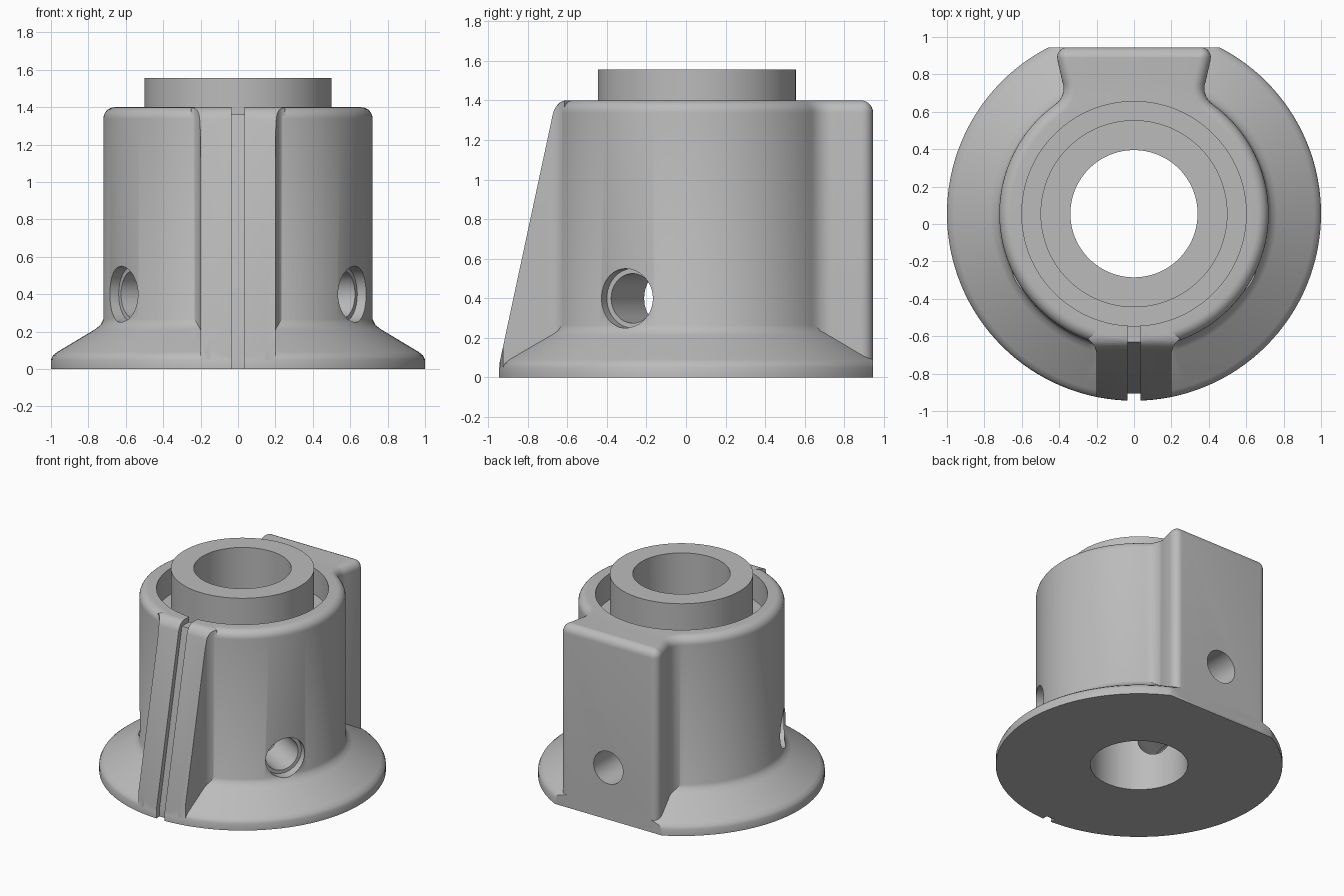
import bpy, bmesh, math
from mathutils import Matrix, Vector

cube = bpy.data.objects.get("Cube")
if cube:
    bpy.data.objects.remove(cube, do_unlink=True)

CY = 0.055      # y of the main axis
BACK = 0.945    # y of the flat back
SEGS = 128

grey = bpy.data.materials.new("plain_grey")
grey.use_nodes = True
grey.diffuse_color = (0.5, 0.5, 0.5, 1)
grey.node_tree.nodes["Principled BSDF"].inputs["Base Color"].default_value = (0.5, 0.5, 0.5, 1)


def loft(name, rings, matrix=Matrix()):
    """Closed solid through rings that have equal point counts."""
    bm = bmesh.new()
    loops = [[bm.verts.new(matrix @ Vector(p)) for p in ring] for ring in rings]
    n = len(loops[0])
    for a, b in zip(loops, loops[1:]):
        for i in range(n):
            j = (i + 1) % n
            bm.faces.new((a[i], a[j], b[j], b[i]))
    bm.faces.new(loops[0])
    bm.faces.new(loops[-1])
    bmesh.ops.recalc_face_normals(bm, faces=bm.faces)
    mesh = bpy.data.meshes.new(name)
    bm.to_mesh(mesh)
    bm.free()
    mesh.materials.append(grey)
    ob = bpy.data.objects.new(name, mesh)
    bpy.context.collection.objects.link(ob)
    return ob


def lathe(name, profile, matrix=Matrix.Translation((0, CY, 0)), segs=SEGS):
    turns = [math.tau * i / segs for i in range(segs)]
    return loft(name, [[(r * math.cos(t), r * math.sin(t), z) for t in turns]
                       for r, z in profile], matrix)


def curve(a, c, b, steps=7):
    """Rounded corner from a to b around the corner point c."""
    a, b, c = Vector(a), Vector(b), Vector(c)
    p, q = a.lerp(c, 0.55), b.lerp(c, 0.55)
    pts = []
    for i in range(steps + 1):
        t = i / steps
        s = 1 - t
        pts.append(tuple(a * s**3 + p * 3 * s * s * t + q * 3 * s * t * t + b * t**3))
    return pts


def side_prism(name, yz, half):
    return loft(name, [[(x, y, z) for y, z in yz] for x in (-half, half)])


def combine(target, tool, operation):
    mod = target.modifiers.new(operation, "BOOLEAN")
    mod.operation, mod.object, mod.solver = operation, tool, "EXACT"
    bpy.context.view_layer.objects.active = target
    bpy.ops.object.modifier_apply(modifier=mod.name)
    bpy.data.objects.remove(tool, do_unlink=True)


def mirror_plan(half):
    return half + [(-x, y) for x, y in reversed(half)]


# Conical flange with a rounded rim and a flat back
housing = lathe("bearing_housing", [(1, 0), (1, 0.05), (0.99, 0.072), (0.965, 0.092),
                                    (0.765, 0.212), (0.735, 0.235), (0.715, 0.275)])
combine(housing, side_prism("back_trim", [(BACK, -1), (2, -1), (2, 2), (BACK, 2)], 2), "DIFFERENCE")

# Round body and back block share one plan outline
R = 0.72
start = math.radians(54)
half = [(R * math.cos(t), CY + R * math.sin(t)) for t in
        (-math.pi / 2 + (start + math.pi / 2) * i / 52 for i in range(52))]
half += curve((0.423, 0.637), (0.35, 0.69), (0.383, 0.76))
half += curve((0.41, 0.88), (0.42, BACK), (0.355, BACK))
outline = half + [(-x, y) for x, y in reversed(half[1:])]


def inset(points, d):
    out = []
    for i, p in enumerate(points):
        t = (Vector(points[(i + 1) % len(points)]) - Vector(points[i - 1])).normalized()
        out.append((p[0] - t.y * d, p[1] + t.x * d))
    return out


EDGE, TOP = 0.062, 1.4
rings = [[(x, y, 0.02) for x, y in outline]]
for i in range(8):
    a = math.pi / 2 * i / 7
    z = TOP - EDGE + EDGE * math.sin(a)
    rings.append([(x, y, z) for x, y in inset(outline, EDGE * (1 - math.cos(a)))])
combine(housing, loft("body", rings), "UNION")

# Sloping front fin with filleted roots
plan = mirror_plan([(0.2, -1.1)] + curve((0.2, -0.70), (0.2, -0.637), (0.25, -0.615)) + [(0.1, -0.5)])
fin = loft("front_fin", [[(x, y, z) for x, y in plan] for z in (0.02, 1.6)])
slope = [(-0.95, -0.1), (-0.945, 0.06)] + curve((-0.672, 1.335), (-0.658, TOP), (-0.6, TOP))
combine(fin, side_prism("fin_slope", slope + [(-0.3, TOP), (-0.3, -0.1)], 0.5), "INTERSECT")
combine(fin, lathe("fin_limit", [(0.999, -0.2), (0.999, 2)]), "INTERSECT")
combine(housing, fin, "UNION")

# Ring groove, raised inner tube and through bore
combine(housing, lathe("groove", [(0.6, 1.2), (0.6, 1.8)]), "DIFFERENCE")
combine(housing, lathe("inner_tube", [(0.5, 1.1), (0.5, 1.555)]), "UNION")
combine(housing, lathe("bore", [(0.34, -0.5), (0.34, 2)]), "DIFFERENCE")

# Narrow slot down the fin and across the rim
slot = [(-1.2, -0.1), (-0.905, -0.1), (-0.905, 0.06), (-0.632, 1.36),
        (-0.5, 1.36), (-0.5, 1.7), (-1.2, 1.7)]
combine(housing, side_prism("slot", slot, 0.035), "DIFFERENCE")

# Three radial holes, the two side ones counterbored
for angle in (90, 210, 330):
    place = (Matrix.Translation((0, CY, 0.4)) @ Matrix.Rotation(math.radians(angle), 4, "Z")
             @ Matrix.Rotation(math.pi / 2, 4, "Y"))
    profile = [(0.125, 0.15), (0.125, 1.2)]
    if angle != 90:
        profile = [(0.125, 0.15), (0.125, 0.65), (0.15, 0.65), (0.15, 0.95)]
    combine(housing, lathe("radial_hole", profile, place, 48), "DIFFERENCE")

bpy.ops.object.select_all(action="DESELECT")
housing.select_set(True)
bpy.context.view_layer.objects.active = housing
bpy.ops.object.shade_smooth_by_angle(angle=math.radians(30))
